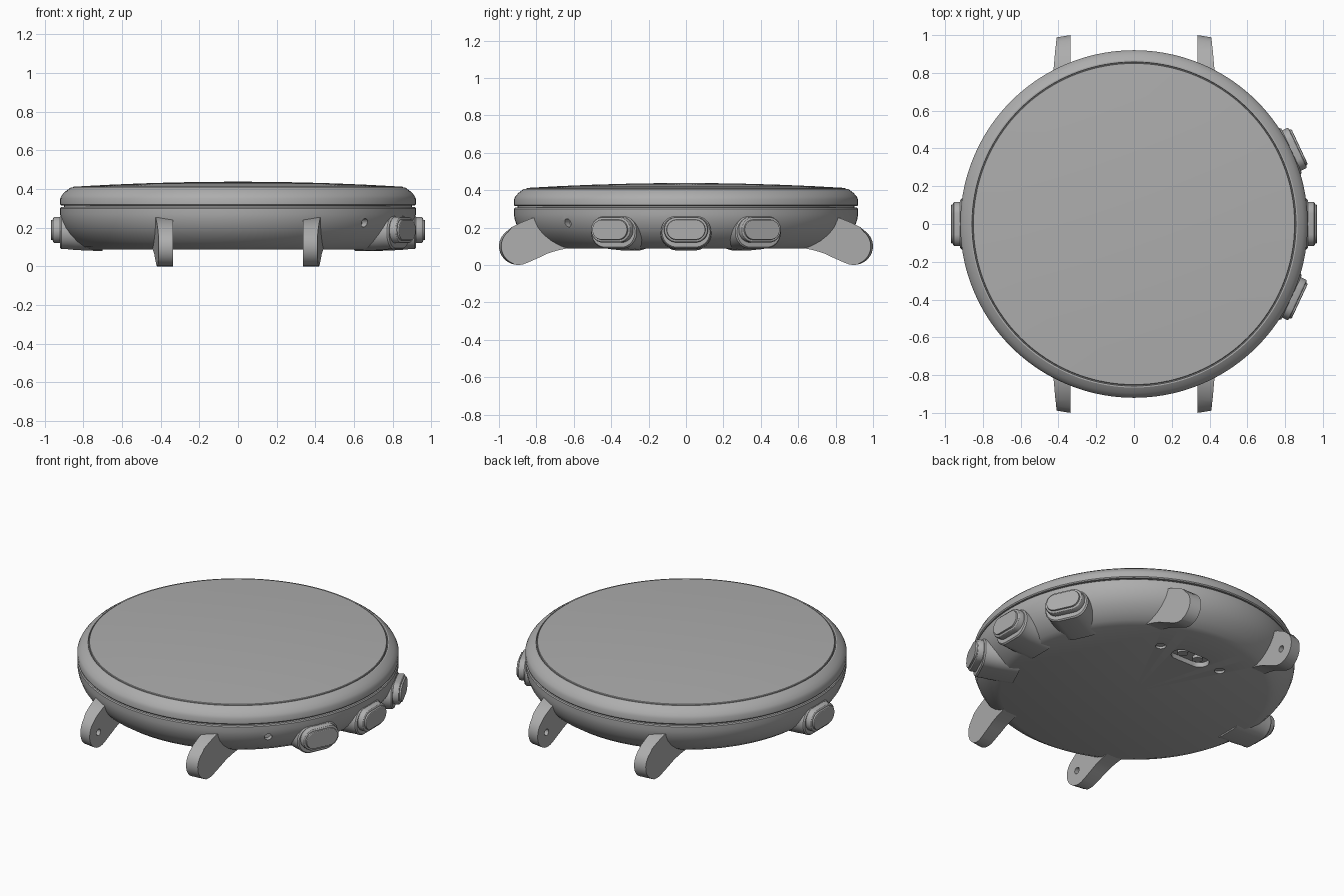
import bpy, bmesh, math
from mathutils import Matrix, Vector

if "Cube" in bpy.data.objects:
    bpy.data.objects.remove(bpy.data.objects["Cube"], do_unlink=True)

grey = bpy.data.materials.new("plain grey")
grey.use_nodes = True
COLOUR = (0.42, 0.42, 0.42, 1)
grey.diffuse_color = COLOUR
grey.node_tree.nodes["Principled BSDF"].inputs["Base Color"].default_value = COLOUR


def finish(bm, name):
    """Turn a bmesh into a named grey object."""
    bmesh.ops.recalc_face_normals(bm, faces=bm.faces)
    mesh = bpy.data.meshes.new(name)
    bm.to_mesh(mesh)
    bm.free()
    mesh.materials.append(grey)
    obj = bpy.data.objects.new(name, mesh)
    bpy.context.collection.objects.link(obj)
    return obj


def activate(obj):
    bpy.ops.object.select_all(action='DESELECT')
    obj.select_set(True)
    bpy.context.view_layer.objects.active = obj


def smooth(obj, angle=30):
    activate(obj)
    bpy.ops.object.shade_smooth_by_angle(angle=math.radians(angle))


def cut(obj, cutters):
    for cutter in cutters:
        cutter.hide_render = True
        activate(obj)
        mod = obj.modifiers.new("cut", 'BOOLEAN')
        mod.operation = 'DIFFERENCE'
        mod.solver = 'EXACT'
        mod.object = cutter
        bpy.ops.object.modifier_apply(modifier=mod.name)
        bpy.data.objects.remove(cutter, do_unlink=True)


def lathe(name, profile, steps=144):
    """Spin (radius, z) points about the vertical axis."""
    bm = bmesh.new()
    verts = [bm.verts.new((r, 0, z)) for r, z in profile]
    edges = [bm.edges.new(pair) for pair in zip(verts, verts[1:])]
    bmesh.ops.spin(bm, geom=verts + edges, axis=(0, 0, 1), cent=(0, 0, 0),
                   angle=math.tau, steps=steps)
    bmesh.ops.remove_doubles(bm, verts=bm.verts, dist=1e-4)
    return finish(bm, name)


def pill(name, half_w, half_h, layers, matrix):
    """Stadium rings in local yz, one per (x, inset) layer, joined and capped."""
    bm = bmesh.new()
    rings = []
    for x, inset in layers:
        ring = []
        for i in range(32):
            a = math.tau * (i + 0.5) / 32
            side = math.copysign(half_w - half_h, math.cos(a))
            r = half_h - inset
            ring.append(bm.verts.new((x, side + r * math.cos(a), r * math.sin(a))))
        rings.append(ring)
    for a, b in zip(rings, rings[1:]):
        for i in range(32):
            j = (i + 1) % 32
            bm.faces.new((a[i], a[j], b[j], b[i]))
    bm.faces.new(rings[0])
    bm.faces.new(rings[-1])
    bm.transform(matrix)
    return finish(bm, name)


def rod(radius, depth, matrix):
    bm = bmesh.new()
    bmesh.ops.create_cone(bm, cap_ends=True, segments=24, radius1=radius,
                          radius2=radius, depth=depth, matrix=matrix)
    return finish(bm, "cutter")


# Lower case with rounded underside
BASE = 0.087
case = lathe("case", [(0, BASE), (0.765, BASE), (0.80, 0.101), (0.84, 0.128),
                      (0.875, 0.163), (0.90, 0.20), (0.915, 0.24), (0.92, 0.27),
                      (0.92, 0.30), (0.915, 0.306), (0.90, 0.306), (0.90, 0.33),
                      (0, 0.33)])

# Charging recess, sensor dots and microphone hole
down = Matrix.Rotation(math.pi / 2, 4, 'Y')
spot = Matrix.Translation((0, 0.5, BASE))
turn = Matrix.Rotation(math.pi / 2, 4, 'Z')
cutters = [pill("cutter", 0.125, 0.055, [(-0.03, 0), (0.03, 0)], spot @ turn.inverted()
                @ Matrix.Identity(4) @ turn @ down)]
# stand the recess along x
cutters[0].data.transform(spot @ turn @ spot.inverted())
for x in (-0.22, 0.22):
    cutters.append(rod(0.03, 0.03, Matrix.Translation((x, 0.5, BASE))))
mic = Matrix.Rotation(math.radians(-44), 4, 'Z') @ Matrix.Translation((0.91, 0, 0.225))
cutters.append(rod(0.022, 0.08, mic @ down))
cut(case, cutters)
smooth(case)

# Contact pads inside the recess
for side, x in (("left", 0.055), ("right", -0.055)):
    pad = rod(0.03, 0.02, Matrix.Translation((x, 0.5, BASE + 0.022)))
    pad.name = side + "_charging_contact"
    smooth(pad)

# Bezel ring and slightly domed glass
smooth(lathe("bezel", [(0.88, 0.314), (0.915, 0.314), (0.92, 0.32), (0.92, 0.35),
                       (0.912, 0.367), (0.895, 0.386), (0.875, 0.401),
                       (0.866, 0.407), (0.858, 0.407), (0.856, 0.395),
                       (0.84, 0.395)]))
dome = [(0.85 * t, 0.438 - 0.026 * t * t) for t in (0, 0.2, 0.4, 0.6, 0.8, 1)]
smooth(lathe("glass", dome + [(0.853, 0.409), (0.853, 0.39)]))

# Buttons, each on a boss that grows out of the case
for name, degrees in (("front", -25), ("middle", 0), ("back", 25), ("opposite", 180)):
    place = (Matrix.Rotation(math.radians(degrees), 4, 'Z')
             @ Matrix.Translation((0, 0, 0.176)))
    smooth(pill(name + "_button_boss", 0.135, 0.088,
                [(0.70, -0.01), (0.84, -0.004), (0.88, 0), (0.912, 0), (0.92, 0.007)],
                place))
    place = place @ Matrix.Translation((0, 0, 0.012))
    smooth(pill(name + "_button", 0.118, 0.068,
                [(0.90, 0), (0.948, 0), (0.954, 0.003), (0.957, 0.008),
                 (0.957, 0.014), (0.966, 0.016), (0.968, 0.019)], place))

# Strap lugs: a side profile given thickness, tapering to the tip
tip = Vector((0.897, 0.1))
outline = [(0.60, 0.255), (0.82, 0.252), (0.88, 0.228), (0.93, 0.203)]
for i in range(15):
    a = math.radians(52 - 12 * i)
    outline.append((tip.x + 0.103 * math.cos(a), tip.y + 0.1 * math.sin(a)))
outline += [(0.78, 0.042), (0.74, 0.061), (0.69, 0.077), (0.62, 0.092)]


def lug(name, sx, sy):
    bm = bmesh.new()
    inner = [bm.verts.new((sx * 0.337, sy * y, z)) for y, z in outline]
    outer = [bm.verts.new((sx * (0.445 - 0.035 * (y - 0.6) / 0.4), sy * y * (1 - 0.012 * (y > 0.93)), z))
             for y, z in outline]
    n = len(outline)
    for i in range(n):
        j = (i + 1) % n
        bm.faces.new((inner[i], inner[j], outer[j], outer[i]))
    bm.faces.new(inner)
    bm.faces.new(outer)
    obj = finish(bm, name)
    # spring bar hole on the inner face
    cut(obj, [rod(0.02, 0.08, Matrix.Translation((sx * 0.337, sy * 0.91, 0.095)) @ down)])
    smooth(obj)


for sy, end in ((-1, "front"), (1, "back")):
    for sx, side in ((1, "left"), (-1, "right")):
        lug(f"{end}_{side}_lug", sx, sy)
